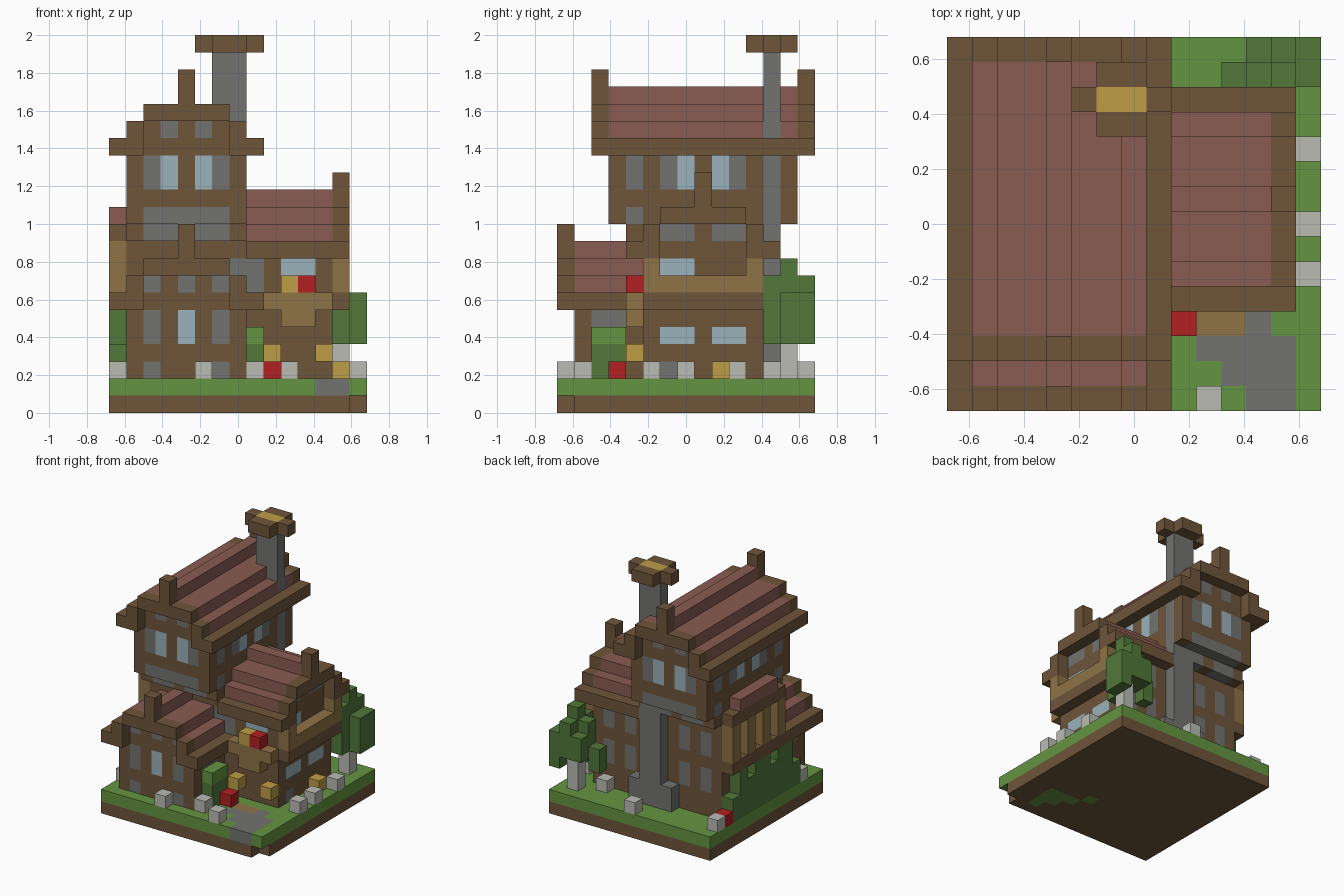
import bpy
import bmesh
from mathutils import Vector

default_cube = bpy.data.objects.get("Cube")
if default_cube:
    bpy.data.objects.remove(default_cube, do_unlink=True)

# Flat colours (linear)
COLOURS = {
    "timber": (.156, .091, .042), "roof_tile": (.25, .107, .084),
    "grass": (.127, .296, .051), "leaf": (.084, .188, .042),
    "stone": (.17, .17, .165), "pale_rock": (.49, .5, .45),
    "light_wood": (.275, .171, .061), "lantern_gold": (.515, .337, .061),
    "flower_red": (.445, .014, .016), "window_blue": (.328, .445, .497),
}
MATERIALS = {}
for name, rgb in COLOURS.items():
    mat = bpy.data.materials.new(name)
    mat.use_nodes = True
    mat.diffuse_color = (*rgb, 1)
    mat.node_tree.nodes["Principled BSDF"].inputs["Base Color"].default_value = (*rgb, 1)
    MATERIALS[name] = mat

# The building is laid out in cube cells: cell -> (part, colour)
SIZE = 2 / 22
SIDE = 15
cells = {}


def span(value):
    """A number is one cell, a pair is an inclusive range."""
    return range(value[0], value[1] + 1) if isinstance(value, tuple) else (value,)


def block(part, colour, xs, ys, zs):
    for x in span(xs):
        for y in span(ys):
            for z in span(zs):
                cells[x, y, z] = (part, colour)


def paint(colour, xs, ys, zs):
    """Recolour existing cells; lists give separate positions."""
    def listed(v):
        return v if isinstance(v, list) else span(v)
    for x in listed(xs):
        for y in listed(ys):
            for z in listed(zs):
                if (x, y, z) in cells:
                    cells[x, y, z] = (cells[x, y, z][0], colour)


def gabled_roof(name, along_y, offset, rows, gables, base):
    """Stepped roof nine cells wide, with timber gable frames on given rows."""
    for row in span(rows):
        is_gable = row in gables

        def put(part, colour, across, up):
            for a in across:
                pos = (a + offset, row) if along_y else (row, a + offset)
                block(name + part, colour, *pos, base + up)
        if is_gable:
            for up, across in enumerate([(0, 1, 7, 8), (1, 7), range(2, 7), (4,), (4,)]):
                put("_gable", "timber", across, up)
        else:
            put("_eaves", "timber", (0, 8), 0)
            put("_loft", "timber", range(1, 8), 0)
            put("_loft", "timber", range(2, 7), 1)
            put("_loft", "timber", (4,), 2)
            put("_tiles", "roof_tile", (1, 7), 1)
            put("_tiles", "roof_tile", (2, 3, 5, 6), 2)
            put("_tiles", "roof_tile", (4,), 3)


EDGE = SIDE - 1

# Ground, path and door mat
block("soil", "timber", (0, EDGE), (0, EDGE), 0)
block("lawn", "grass", (0, EDGE), (0, EDGE), 1)
del cells[EDGE, 0, 0]
for x, y in [(12, 1), (12, 2), (12, 3), (11, 2), (11, 3), (10, 3), (9, 4)]:
    paint("grass", x, y, 0)
for y, first, last in [(0, 12, 13), (1, 11, 13), (2, 10, 13), (3, 12, 12)]:
    block("path", "stone", (first, last), y, 1)
block("door_mat", "light_wood", (10, 11), 3, 1)

# Walls: main tower with corbelled upper floor, front wing, side wing
block("main_walls", "timber", (1, 7), (5, 11), (2, 9))
block("upper_walls", "timber", (1, 7), (4, 12), 10)
block("upper_walls", "timber", (1, 7), (3, 13), (11, 14))
block("front_wing_walls", "timber", (1, 7), (1, 4), (2, 5))
block("side_wing_walls", "timber", (8, 12), (5, 11), (2, 8))

# Roofs
gabled_roof("front_roof", True, 0, (0, 4), (0,), 6)
gabled_roof("side_roof", False, 4, (8, 13), (13,), 9)
block("upper_walls", "timber", (1, 7), (4, 12), 10)
gabled_roof("main_roof", True, 0, (2, EDGE), (2, EDGE), 15)

# Side wing overhang with light wood frame
block("overhang_beam", "timber", 13, (5, 11), 6)
block("overhang_frame", "light_wood", 13, (5, 11), 7)
for y in (5, 11):
    block("overhang_frame", "light_wood", 13, y, 8)

# Bay on the other side, with its small roof
block("bay_sill", "timber", 0, (5, 11), 6)
for y in range(5, 12, 2):
    block("bay_posts", "light_wood", 0, y, (7, 9))
block("bay_beam", "timber", 0, (5, 11), 10)
block("bay_roof", "roof_tile", 0, (6, 10), 11)

# Chimney with stepped foot and cross-shaped cap
block("chimney", "stone", (6, 7), 12, (2, 20))
block("chimney_foot", "stone", (5, 8), 12, (2, 3))
block("chimney_cap", "timber", (5, 8), 12, 21)
block("chimney_cap", "timber", (6, 7), (11, 13), 21)
paint("lantern_gold", (6, 7), 12, 21)

# Upper floor windows and stone infill, both gable ends and both sides
UPPER = (13, 14)
for end in (3, 13):
    paint("stone", [2, 6], end, UPPER)
    paint("window_blue", [3, 5], end, UPPER)
    paint("stone", [3, 5], end, 16)
    paint("stone", (2, 6), end, 11)
for end in (4, 12):
    for pair in ((2, 3), (5, 6)):
        paint("stone", pair, end, 10)
for side in (1, 7):
    paint("stone", side, [4, 6, 10, 12], UPPER)
    paint("window_blue", side, [7, 9], UPPER)
    paint("stone", side, [4, 12], 11)
    paint("stone", side, (2, 3), 5)

# Front wing windows
paint("stone", [2, 6], 1, [2, 4, 5, 7])
paint("stone", 4, 1, 7)
paint("window_blue", 4, 1, (4, 5))

# Side wing and rear windows
paint("window_blue", 12, [6, 7, 9, 10], 4)
paint("window_blue", 12, (6, 7), 8)
paint("stone", 12, [6, 7, 9, 10], 10)
paint("stone", 12, [6, 9], 2)
paint("window_blue", (10, 11), 5, 8)
paint("stone", 8, 5, (7, 8))
paint("stone", 7, 5, 8)
for x in (2, 4, 9, 11):
    paint("stone", x, 11, [4, 5, 7, 8])

# Flower box and lanterns by the door
block("flower_box", "light_wood", (9, 12), 4, 6)
block("flower_box", "light_wood", (10, 11), 4, 5)
block("box_flower_gold", "lantern_gold", 10, 4, 7)
block("box_flower_red", "flower_red", 11, 4, 7)
for x in (9, 12):
    block("door_lanterns", "lantern_gold", x, 4, 3)

# Garden: shrub, climbing ivy, flowers, rocks
block("shrub", "leaf", 8, (2, 3), (2, 4))
paint("grass", 8, (2, 3), 4)
for y, top in enumerate((3, 5, 5, 4, 5, 5, 4, 5, 3), start=3):
    block("ivy", "leaf", 0, y, (2, top))
block("ground_flowers_red", "flower_red", 9, 3, 2)
block("ground_flowers_red", "flower_red", 0, 12, 2)
block("ground_flower_gold", "lantern_gold", 13, 9, 2)
for x, y in [(5, 0), (10, 0), (8, 1), (0, 2), (0, 13), (7, 14), (11, 12),
             (14, 5), (14, 7), (14, 10)]:
    block("rocks", "pale_rock", x, y, 2)

# Tree
block("tree_trunk", "pale_rock", 13, 13, (2, 4))
for x, y, low, high in [(13, 13, 5, 8), (12, 13, 5, 7), (14, 13, 4, 6), (11, 13, 4, 5),
                        (13, 12, 4, 7), (12, 14, 5, 6), (13, 14, 5, 7), (14, 14, 4, 6)]:
    block("tree_leaves", "leaf", x, y, (low, high))

# Turn the cells of each part into one mesh of outward faces
parts = {}
for cell, (part, colour) in cells.items():
    parts.setdefault(part, []).append((Vector(cell), colour))
origin = Vector((SIDE / 2, SIDE / 2, 0))
for part, members in parts.items():
    bm = bmesh.new()
    slots = sorted({colour for _, colour in members})
    for cell, colour in members:
        centre = cell + Vector((.5, .5, .5)) - origin
        for axis in range(3):
            for sign in (-1, 1):
                normal = Vector((0, 0, 0))
                normal[axis] = sign
                if tuple(int(c) for c in cell + normal) in cells:
                    continue
                u = Vector((0, 0, 0))
                u[(axis + 1) % 3] = .5
                v = normal.cross(u)
                mid = centre + normal / 2
                corners = (mid - u - v, mid + u - v, mid + u + v, mid - u + v)
                face = bm.faces.new([bm.verts.new(c * SIZE) for c in corners])
                face.material_index = slots.index(colour)
    bmesh.ops.remove_doubles(bm, verts=bm.verts, dist=SIZE / 100)
    mesh = bpy.data.meshes.new(part)
    bm.to_mesh(mesh)
    bm.free()
    for colour in slots:
        mesh.materials.append(MATERIALS[colour])
    bpy.context.collection.objects.link(bpy.data.objects.new(part, mesh))
